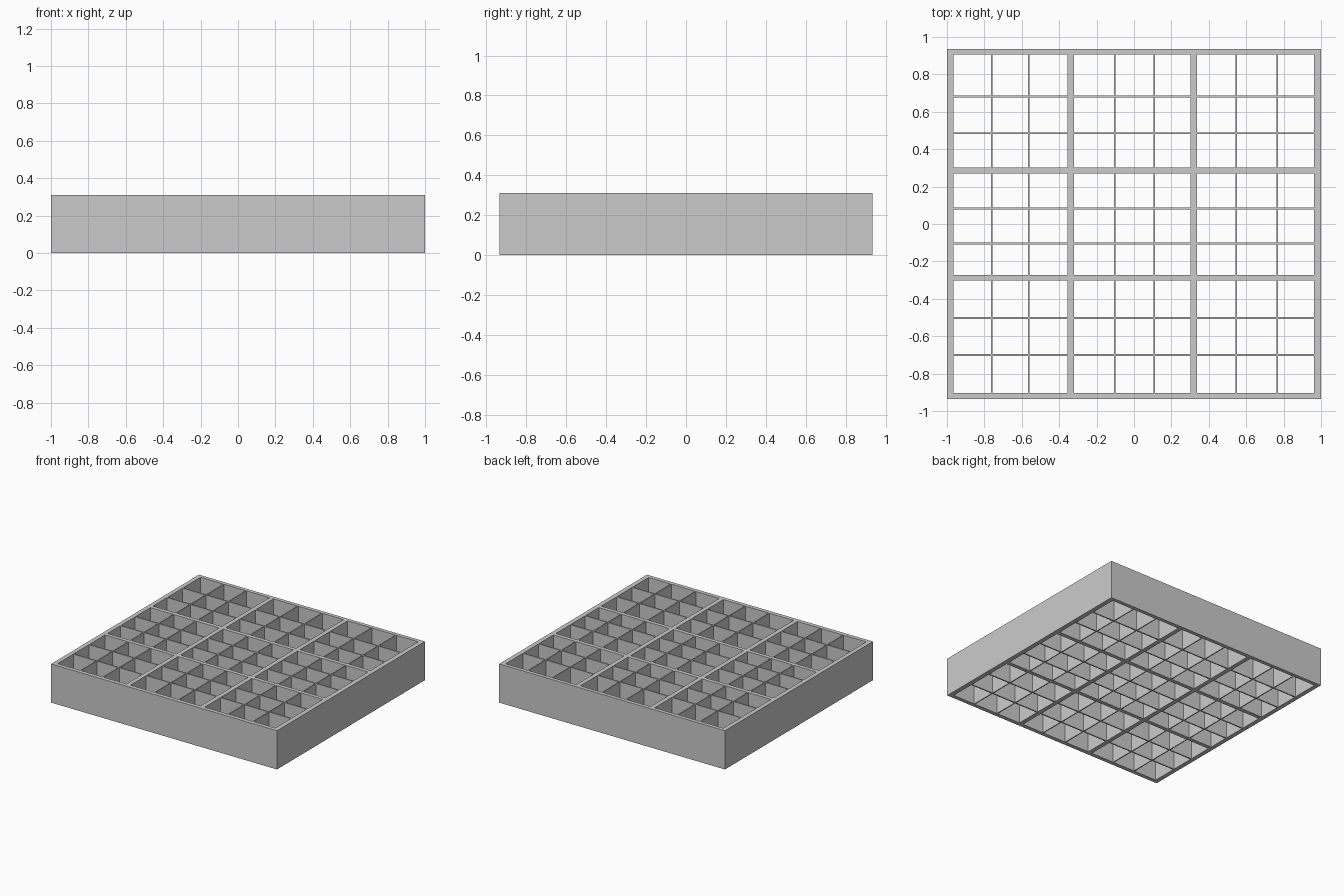
import bpy, bmesh

if "Cube" in bpy.data.objects:
    bpy.data.objects.remove(bpy.data.objects["Cube"])

H = 0.31
# thick wall spans and thin divider spans along each axis
THICK_X = [(-1.0, -0.965), (-0.355, -0.32), (0.302, 0.337), (0.963, 1.0)]
THICK_Y = [(-0.935, -0.903), (-0.303, -0.272), (0.27, 0.302), (0.905, 0.935)]
THIN_X = [(c - 0.004, c + 0.004) for c in (-0.76, -0.562, -0.104, 0.109, 0.548, 0.765)]
THIN_Y = [(c - 0.005, c + 0.005) for c in (-0.70, -0.502, -0.104, 0.083, 0.485, 0.682)]


def lattice(name, xbars, ybars, xlim, ylim, height):
    """Crossing bars inside a rectangle, extruded up as one clean solid."""
    xs = sorted({v for b in xbars for v in b} | set(xlim))
    ys = sorted({v for b in ybars for v in b} | set(ylim))
    inside = lambda v, bars: any(a < v < b for a, b in bars)
    bm = bmesh.new()
    grid = {}

    def vert(i, j):
        if (i, j) not in grid:
            grid[i, j] = bm.verts.new((xs[i], ys[j], 0))
        return grid[i, j]

    for i in range(len(xs) - 1):
        for j in range(len(ys) - 1):
            if inside((xs[i] + xs[i + 1]) / 2, xbars) or inside((ys[j] + ys[j + 1]) / 2, ybars):
                bm.faces.new([vert(i, j), vert(i + 1, j), vert(i + 1, j + 1), vert(i, j + 1)])
    ext = bmesh.ops.extrude_face_region(bm, geom=bm.faces[:], use_keep_orig=True)
    top = [e for e in ext["geom"] if isinstance(e, bmesh.types.BMVert)]
    bmesh.ops.translate(bm, verts=top, vec=(0, 0, height))
    bmesh.ops.recalc_face_normals(bm, faces=bm.faces[:])
    me = bpy.data.meshes.new(name)
    bm.to_mesh(me)
    bm.free()
    ob = bpy.data.objects.new(name, me)
    bpy.context.collection.objects.link(ob)
    return ob


# outer frame with the thick cross bars
lattice("main_frame", THICK_X, THICK_Y, (-1, 1), (-0.935, 0.935), H)

# thin dividers: one crossing pair set in each of the nine bays
for i in range(3):
    for j in range(3):
        lattice(f"bay_dividers_{i}_{j}", THIN_X[2 * i:2 * i + 2], THIN_Y[2 * j:2 * j + 2],
                (THICK_X[i][1], THICK_X[i + 1][0]), (THICK_Y[j][1], THICK_Y[j + 1][0]), H)
